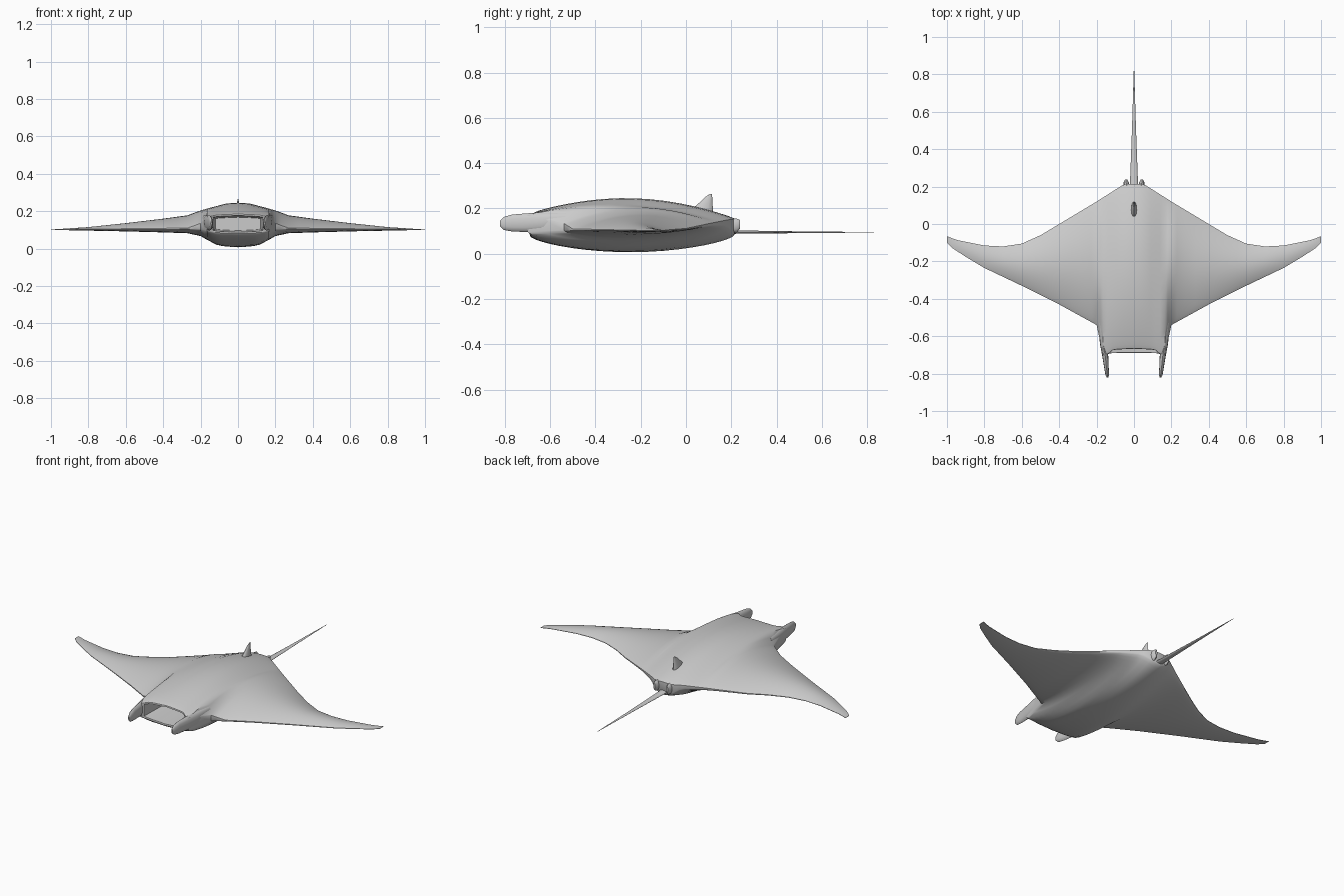
import bpy, bmesh, math
from mathutils import Vector

cube = bpy.data.objects.get("Cube")
if cube:
    bpy.data.objects.remove(cube, do_unlink=True)

skin = bpy.data.materials.new("grey skin")
skin.use_nodes = True
grey = (0.6, 0.6, 0.6, 1)
skin.diffuse_color = grey
skin.node_tree.nodes["Principled BSDF"].inputs["Base Color"].default_value = grey


def finish(bm, name, angle=45):
    bmesh.ops.recalc_face_normals(bm, faces=bm.faces)
    mesh = bpy.data.meshes.new(name)
    bm.to_mesh(mesh)
    bm.free()
    mesh.materials.append(skin)
    obj = bpy.data.objects.new(name, mesh)
    bpy.context.collection.objects.link(obj)
    bpy.ops.object.select_all(action="DESELECT")
    obj.select_set(True)
    bpy.context.view_layer.objects.active = obj
    bpy.ops.object.shade_smooth_by_angle(angle=math.radians(angle))
    return obj


def interp(points, x):
    """Straight-line lookup through a few points."""
    for (x0, y0), (x1, y1) in zip(points, points[1:]):
        if x <= x1:
            return y0 + (y1 - y0) * (x - x0) / (x1 - x0)
    return points[-1][1]


def loft(name, sections, axis="Y", sides=12, side=1):
    """Skin ellipses (x, y, z, half width, half height or depth)."""
    bm = bmesh.new()
    rings = []
    for x, y, z, a, b in sections:
        ring = []
        for i in range(sides):
            t = math.tau * i / sides
            u, w = a * math.cos(t), b * math.sin(t)
            offset = Vector((u, 0, w)) if axis == "Y" else Vector((u, w, 0))
            ring.append(bm.verts.new(Vector((x * side, y, z)) + offset))
        rings.append(ring)
    for r, s in zip(rings, rings[1:]):
        for i in range(sides):
            j = (i + 1) % sides
            bm.faces.new((r[i], r[j], s[j], s[i]))
    bm.faces.new(rings[0])
    bm.faces.new(rings[-1])
    return finish(bm, name)


# Outline and heights of the body and wings, by distance from the middle
FRONT = [(0, -.665), (.11, -.67), (.14, -.695), (.165, -.70), (.2, -.54), (.4, -.43),
         (.6, -.33), (.8, -.235), (.9, -.175), (.97, -.13), (1, -.1)]
REAR = [(0, .215), (.05, .215), (.2, .12), (.4, 0), (.5, -.06), (.6, -.105),
        (.7, -.12), (.8, -.115), (.95, -.085), (1, -.065)]
CREST = [(0, .245), (.06, .241), (.2, .204), (.27, .178), (.4, .16), (.6, .136), (.8, .115), (1, .102)]
BELLY = [(0, .007), (.06, .011), (.11, .02), (.165, .048), (.2, .068), (.27, .083), (.6, .092), (1, .1)]
LIP_TOP = [(0, .185), (.11, .18), (.165, .17), (.2, .135), (.27, .11), (1, .102)]
LIP_BOTTOM = [(0, .08), (.11, .085), (.165, .098), (.2, .104), (1, .1)]
END_TOP = [(0, .155), (.1, .15), (.4, .112), (.6, .103), (1, .102)]
END_BOTTOM = [(0, .085), (.05, .095), (.1, .13), (.2, .128), (.4, .107), (.6, .1), (1, .1)]

half = [.03, .06, .09, .115, .14, .165, .18, .2, .23, .27, .33, .4, .45, .5,
        .55, .6, .65, .7, .75, .8, .85, .9, .94, .97, .99, 1]
columns = [-x for x in reversed(half)] + [0] + half
ROWS = 20


def body_point(x, v, upper):
    d = abs(x)
    front = interp(FRONT, d)
    if not upper and d < .15:
        front = min(front, -.69)
    y = front + (interp(REAR, d) - front) * v
    start, end, peak, power = ((LIP_TOP, END_TOP, CREST, .85) if upper
                               else (LIP_BOTTOM, END_BOTTOM, BELLY, .6))
    a, b = interp(start, d), interp(end, d)
    bulge = max(0, math.sin(math.pi * v)) ** power
    return x, y, a + (b - a) * v + (interp(peak, d) - (a + b) / 2) * bulge


# Body with wings: two skins joined round the rim
bm = bmesh.new()
steps = [(1 - math.cos(math.pi * r / ROWS)) / 2 for r in range(ROWS + 1)]
top, bottom = [[[bm.verts.new(body_point(x, v, upper)) for v in steps] for x in columns]
               for upper in (True, False)]
mouth = []
for c in range(len(columns) - 1):
    for skin_side in (top, bottom):
        for r in range(ROWS):
            bm.faces.new((skin_side[c][r], skin_side[c + 1][r],
                          skin_side[c + 1][r + 1], skin_side[c][r + 1]))
    for r in (0, ROWS):
        rim = bm.faces.new((top[c][r], top[c + 1][r], bottom[c + 1][r], bottom[c][r]))
        if r == 0 and max(abs(columns[c]), abs(columns[c + 1])) < .15:
            mouth.append(rim)
for c in (0, -1):
    for r in range(ROWS):
        bm.faces.new((top[c][r], top[c][r + 1], bottom[c][r + 1], bottom[c][r]))

# Hollow mouth
bmesh.ops.recalc_face_normals(bm, faces=bm.faces)
bmesh.ops.inset_region(bm, faces=mouth, thickness=.008, use_even_offset=True)
hollow = bmesh.ops.extrude_face_region(bm, geom=mouth)["geom"]
for v in [g for g in hollow if isinstance(g, bmesh.types.BMVert)]:
    v.co = (v.co.x * .9, -.52, .13 + (v.co.z - .13) * .8)
bmesh.ops.delete(bm, geom=[f for f in mouth if f.is_valid], context="FACES")
finish(bm, "body_and_wings")

# Paired head lobes and pelvic fins
for label, side in (("left", 1), ("right", -1)):
    loft(label + "_head_lobe", [
        (.178, -.53, .15, .014, .03), (.164, -.64, .14, .018, .043),
        (.153, -.71, .137, .016, .041), (.147, -.77, .136, .012, .037),
        (.143, -.805, .134, .01, .029), (.142, -.822, .134, .004, .012)], side=side)
    loft(label + "_pelvic_fin", [
        (.03, .12, .125, .02, .03), (.038, .19, .125, .018, .034),
        (.042, .225, .125, .013, .03), (.042, .238, .13, .006, .02)], side=side)

# Whip tail
loft("tail", [(0, .15, .1, .026, .016), (0, .23, .096, .021, .007),
              (0, .5, .095, .011, .004), (0, .83, .095, .001, .001)])

# Swept dorsal fin
loft("dorsal_fin", [(0, .065, .18, .018, .055), (0, .077, .205, .014, .042),
                    (0, .09, .23, .009, .026), (0, .1, .25, .005, .016),
                    (0, .11, .264, .002, .005)], axis="Z")
